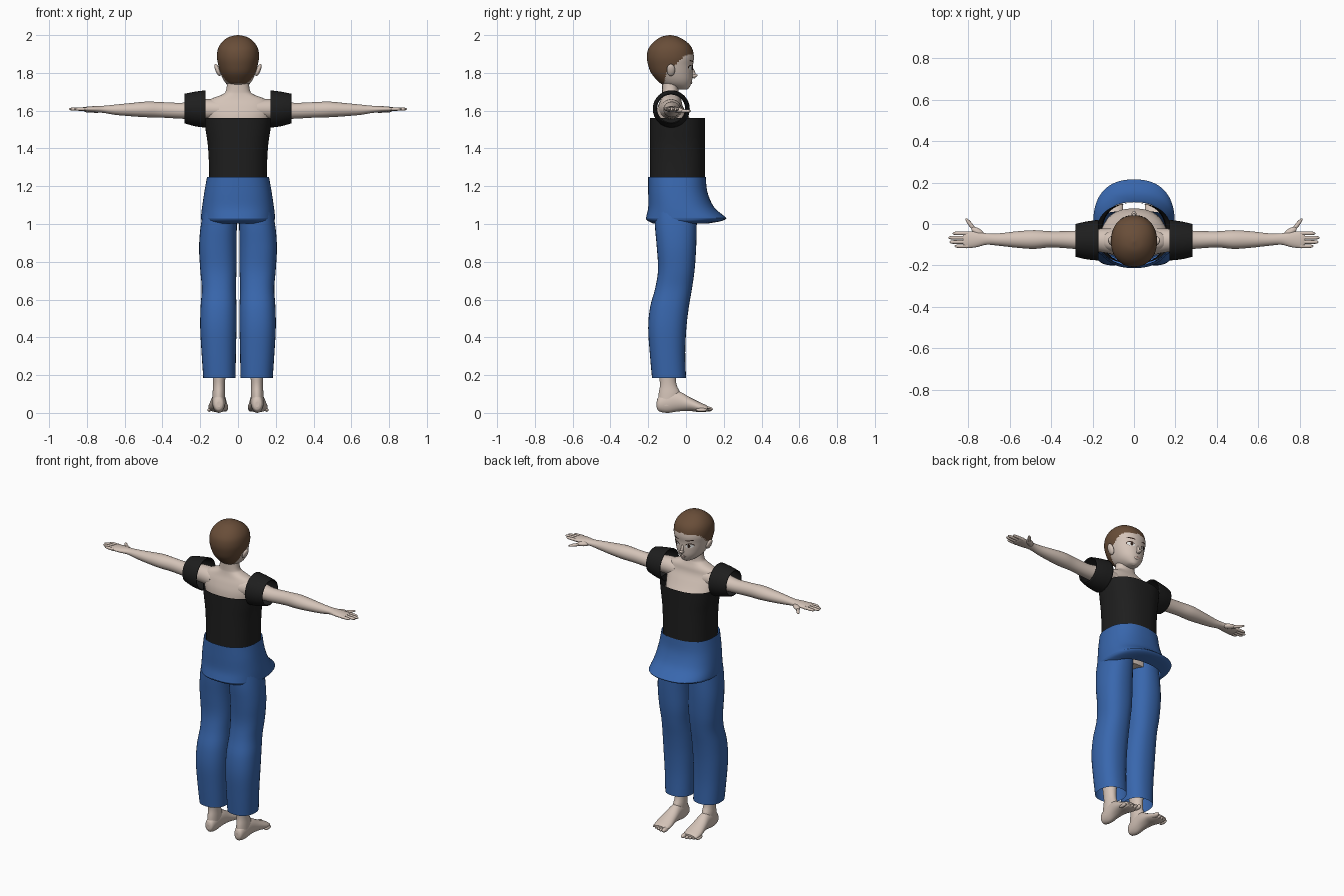
import bpy, bmesh, math
from mathutils import Vector, Matrix
from mathutils.bvhtree import BVHTree

cube = bpy.data.objects.get("Cube")
if cube:
    bpy.data.objects.remove(cube, do_unlink=True)


def material(name, rgb):
    m = bpy.data.materials.new(name)
    m.use_nodes = True
    m.diffuse_color = (*rgb, 1)
    m.node_tree.nodes["Principled BSDF"].inputs["Base Color"].default_value = (*rgb, 1)
    return m


skin = material("skin", (0.66, 0.55, 0.48))
hair = material("brown_hair", (0.14, 0.075, 0.04))
black = material("black_cloth", (0.013, 0.013, 0.013))
blue = material("blue_cloth", (0.04, 0.135, 0.42))
white = material("eye_white", (0.85, 0.85, 0.83))
dark = material("dark_brown", (0.03, 0.015, 0.01))
lip = material("lip", (0.45, 0.27, 0.23))


def finish(name, bm, mat, mirror=False, thick=0):
    bmesh.ops.recalc_face_normals(bm, faces=bm.faces)
    for f in bm.faces:
        f.smooth = len(f.verts) < 5
    me = bpy.data.meshes.new(name)
    bm.to_mesh(me)
    bm.free()
    me.materials.append(mat)
    ob = bpy.data.objects.new(name, me)
    bpy.context.collection.objects.link(ob)
    if thick:
        ob.modifiers.new("thickness", "SOLIDIFY").thickness = thick
    if mirror:
        ob.modifiers.new("other_side", "MIRROR")
    return ob


def smooth_path(keys, steps):
    """Catmull-Rom interpolation through the key sections."""
    vs = [Vector(k) for k in keys]
    out = []
    for i in range(len(vs) - 1):
        p0, p1, p2, p3 = vs[max(i - 1, 0)], vs[i], vs[i + 1], vs[min(i + 2, len(vs) - 1)]
        for s in range(steps):
            t = s / steps
            out.append(p1 + (p2 - p0) * (t / 2) + (p0 * 2 - p1 * 5 + p2 * 4 - p3) * (t * t / 2)
                       + (p1 * 3 - p0 - p2 * 3 + p3) * (t ** 3 / 2))
    return out + [vs[-1]]


def loft(name, axis, keys, mat, seg=32, steps=4, power=2, cap=True, **kw):
    """Sections are (position on axis, min a, max a, min b, max b)."""
    bm = bmesh.new()
    rings = []
    for pos, a0, a1, b0, b1 in smooth_path(keys, steps):
        ring = []
        for i in range(seg):
            c, s = math.cos(math.tau * i / seg), math.sin(math.tau * i / seg)
            a = (a0 + a1) / 2 + (a1 - a0) / 2 * math.copysign(abs(c) ** (2 / power), c)
            b = (b0 + b1) / 2 + (b1 - b0) / 2 * math.copysign(abs(s) ** (2 / power), s)
            ring.append(bm.verts.new({"x": (pos, a, b), "y": (a, pos, b), "z": (a, b, pos)}[axis]))
        rings.append(ring)
    for r, q in zip(rings, rings[1:]):
        for i in range(seg):
            j = (i + 1) % seg
            bm.faces.new((r[i], r[j], q[j], q[i]))
    if cap:
        bm.faces.new(rings[0])
        bm.faces.new(rings[-1])
    return finish(name, bm, mat, **kw)


def upright(name, keys, mat, **kw):
    """Symmetric loft along z: (z, half width, back y, front y)."""
    return loft(name, "z", [(z, -w, w, b, f) for z, w, b, f in keys], mat, **kw)


def ellipsoid(name, centre, radii, mat, turn=(0, "Z"), mirror=True):
    bm = bmesh.new()
    mtx = Matrix.Translation(centre) @ Matrix.Rotation(math.radians(turn[0]), 4, turn[1])
    bmesh.ops.create_uvsphere(bm, u_segments=20, v_segments=12, radius=1,
                              matrix=mtx @ Matrix.Diagonal((*radii, 1)))
    return finish(name, bm, mat, mirror)


# Head with hair cap
head = upright("head", [
    (1.712, .012, -.04, .005), (1.72, .034, -.075, .016), (1.74, .06, -.128, .026),
    (1.765, .078, -.157, .033), (1.80, .093, -.185, .036), (1.84, .104, -.2, .037),
    (1.88, .111, -.207, .042), (1.92, .108, -.202, .036), (1.95, .095, -.184, .019),
    (1.975, .072, -.157, -.012), (1.992, .042, -.127, -.045), (2.0, .004, -.09, -.08)],
    skin, seg=72, steps=7, power=2.15)
hairline = [(-.3, 1.735), (-.115, 1.745), (-.1, 1.82), (-.06, 1.84), (-.03, 1.87), (0, 1.893), (.1, 1.912)]


def hair_height(y):
    for (y0, z0), (y1, z1) in zip(hairline, hairline[1:]):
        if y0 <= y <= y1:
            return z0 + (z1 - z0) * (y - y0) / (y1 - y0)


head.data.materials.append(hair)
for p in head.data.polygons:
    p.material_index = int(p.center.z > hair_height(p.center.y))
face_tree = BVHTree.FromPolygons([v.co for v in head.data.vertices],
                                 [tuple(p.vertices) for p in head.data.polygons])


def face_patch(name, x, z, rx, rz, mat, lift, tilt=0, mirror=True):
    """Thin oval laid on the front of the head."""
    bm = bmesh.new()

    def point(r, ang):
        u, v = rx * r * math.cos(ang), rz * r * math.sin(ang)
        px, pz = x + u, z + v + tilt * u
        hit = face_tree.ray_cast(Vector((px, 1, pz)), Vector((0, -1, 0)))[0]
        return bm.verts.new((px, hit.y + lift, pz))

    mid = point(0, 0)
    rim = [point(1, math.tau * i / 20) for i in range(20)]
    for i in range(20):
        bm.faces.new((mid, rim[i], rim[(i + 1) % 20]))
    finish(name, bm, mat, mirror)


face_patch("eyelash", .045, 1.829, .024, .014, dark, .002, .1)
face_patch("eye", .045, 1.826, .022, .012, white, .004, .1)
face_patch("iris", .043, 1.826, .008, .011, dark, .006)
face_patch("eyebrow", .046, 1.862, .025, .0035, dark, .003, .15)
face_patch("mouth", 0, 1.75, .02, .003, lip, .004, mirror=False)
ellipsoid("nose_bridge", (0, .036, 1.8), (.009, .013, .032), skin, (18, "X"), False)
ellipsoid("nose_tip", (0, .044, 1.784), (.013, .018, .009), skin, (15, "X"), False)
ellipsoid("lips", (0, .026, 1.75), (.018, .007, .01), skin, mirror=False)
ellipsoid("ear", (.108, -.08, 1.815), (.012, .022, .034), skin, (22, "Y"))

# Neck and torso
upright("torso", [
    (1.03, .14, -.15, .04), (1.25, .135, -.15, .05), (1.45, .15, -.165, .075),
    (1.56, .17, -.165, .02), (1.62, .172, -.15, -.015), (1.658, .15, -.135, -.025),
    (1.685, .085, -.128, -.035), (1.705, .064, -.126, -.04), (1.76, .056, -.126, -.04)],
    skin, power=2.3)

# Arms and hands
loft("arm", "x", [
    (.10, -.145, -.02, 1.55, 1.66), (.2, -.13, -.025, 1.555, 1.66), (.29, -.12, -.033, 1.557, 1.642),
    (.4, -.113, -.035, 1.563, 1.645), (.48, -.12, -.03, 1.565, 1.648), (.56, -.115, -.035, 1.57, 1.641),
    (.65, -.105, -.045, 1.578, 1.632), (.71, -.1, -.045, 1.588, 1.626), (.76, -.112, -.037, 1.592, 1.624),
    (.81, -.117, -.036, 1.596, 1.62), (.825, -.112, -.042, 1.6, 1.616)], skin, mirror=True)
for i, (y, tip) in enumerate([(-.045, .875), (-.066, .895), (-.087, .89), (-.107, .865)]):
    r = .009
    loft(f"finger_{i + 1}", "x", [
        (.8, y - r, y + r, 1.599, 1.618), (tip - .03, y - r, y + r, 1.6, 1.617),
        (tip - .008, y - .007, y + .007, 1.602, 1.615), (tip, y - .002, y + .002, 1.607, 1.61)],
        skin, seg=12, mirror=True)
ellipsoid("thumb_base", (.752, -.04, 1.602), (.038, .018, .014), skin, (35, "Z"))
ellipsoid("thumb", (.786, -.006, 1.598), (.042, .01, .009), skin, (52, "Z"))

# Shirt body and short sleeves
upright("shirt", [
    (1.22, .152, -.19, .1), (1.32, .154, -.19, .1), (1.42, .16, -.19, .1),
    (1.5, .172, -.19, .1), (1.56, .18, -.19, .1)], black, seg=48, power=2.4, cap=False)
loft("sleeve", "x", [
    (.172, -.176, .02, 1.51, 1.708), (.23, -.17, .012, 1.518, 1.7), (.282, -.158, .0, 1.533, 1.69)],
    black, cap=False, mirror=True, thick=.005)

# Flared waist piece with curled hem
upright("waist_flare", [
    (1.25, .164, -.2, .105), (1.17, .178, -.2, .113), (1.09, .19, -.2, .148),
    (1.04, .196, -.21, .205), (1.028, .196, -.212, .213), (1.015, .19, -.2, .185),
    (1.003, .172, -.175, .12)], blue, seg=56, power=2.4, cap=False)

# Trouser legs
loft("trouser_leg", "z", [
    (1.14, .004, .17, -.165, .06), (1.0, .006, .196, -.165, .057), (.88, .008, .206, -.155, .054),
    (.76, .008, .2, -.148, .046), (.66, .011, .192, -.163, .032), (.56, .008, .198, -.19, .015),
    (.45, .008, .2, -.2, .002), (.32, .011, .193, -.192, -.004), (.185, .013, .184, -.18, 0)],
    blue, power=2.3, cap=False, mirror=True)

# Lower legs and feet
loft("ankle", "z", [
    (.04, .07, .135, -.15, -.04), (.1, .068, .135, -.145, -.03), (.15, .069, .132, -.138, -.05),
    (.22, .064, .136, -.145, -.053), (.4, .05, .15, -.16, -.04)], skin, mirror=True)
loft("foot", "y", [
    (-.155, .092, .112, .03, .06), (-.145, .076, .128, .01, .085), (-.1, .068, .136, 0, .115),
    (-.04, .064, .14, .008, .115), (.02, .058, .15, .01, .083), (.07, .052, .157, .004, .058),
    (.105, .056, .153, .006, .042), (.115, .065, .145, .012, .034)], skin, mirror=True)
for i, end in enumerate([.142, .138, .13, .122, .112]):
    size = .014 if i == 0 else .01
    x = .068 if i == 0 else .07 + .0205 * i
    ellipsoid(f"toe_{i + 1}", (x, end - .03, .006 + size), (size, .03, size), skin)
